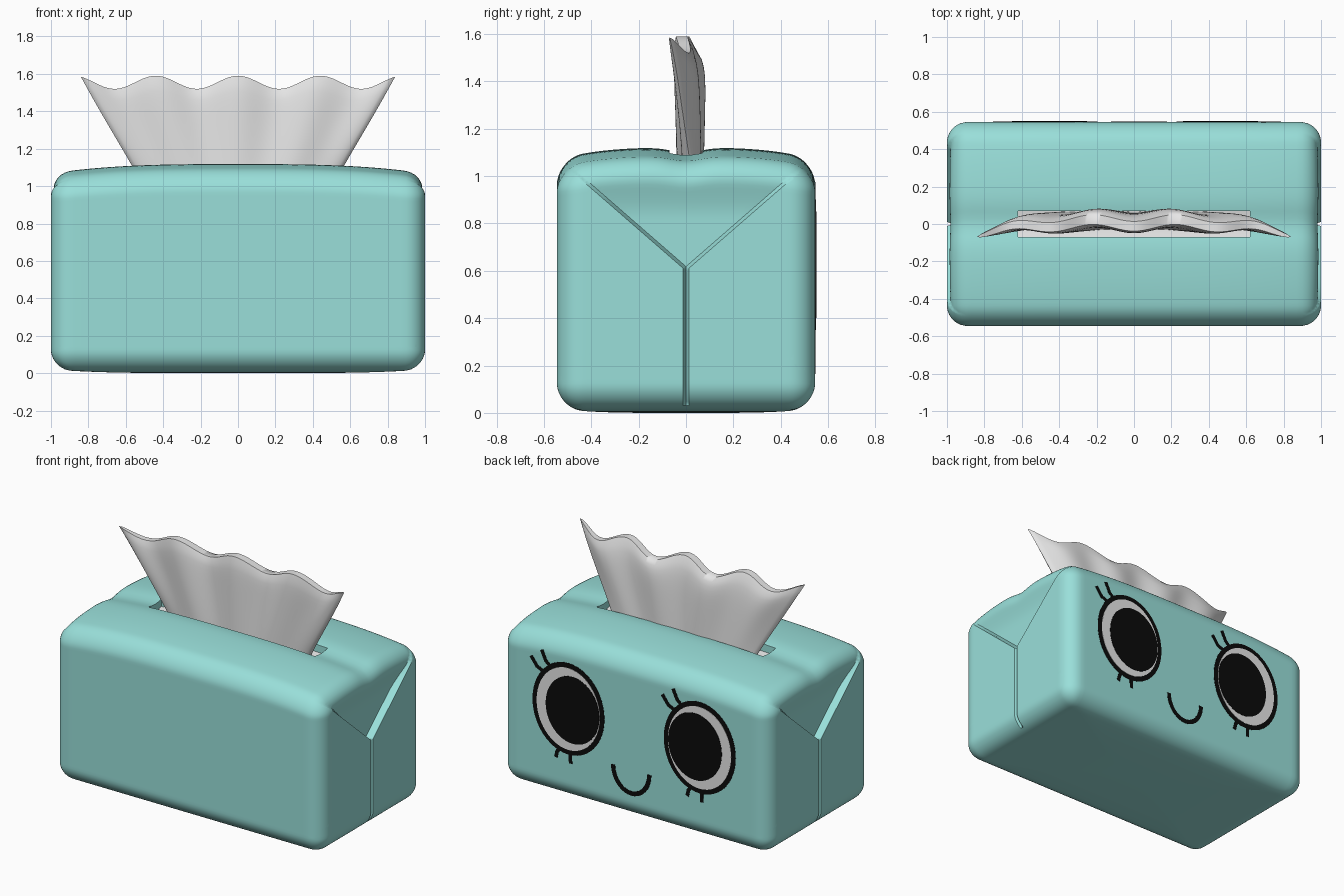
import bpy, bmesh, math
from mathutils import Vector

if "Cube" in bpy.data.objects:
    bpy.data.objects.remove(bpy.data.objects["Cube"])


def material(name, rgb):
    m = bpy.data.materials.new(name)
    m.diffuse_color = (*rgb, 1)
    m.use_nodes = True
    m.node_tree.nodes["Principled BSDF"].inputs["Base Color"].default_value = m.diffuse_color
    return m


teal = material("teal_wrap", (0.32, 0.74, 0.70))
white = material("paper_white", (0.80, 0.80, 0.80))
black = material("ink_black", (0.003, 0.003, 0.003))


def finish(bm, name, mats, angle=35):
    bmesh.ops.recalc_face_normals(bm, faces=bm.faces)
    me = bpy.data.meshes.new(name)
    bm.to_mesh(me)
    bm.free()
    for m in mats:
        me.materials.append(m)
    ob = bpy.data.objects.new(name, me)
    bpy.context.collection.objects.link(ob)
    bpy.ops.object.select_all(action='DESELECT')
    ob.select_set(True)
    bpy.context.view_layer.objects.active = ob
    bpy.ops.object.shade_smooth_by_angle(angle=math.radians(angle))
    return ob


def smooth(a, b, t):
    t = min(1, max(0, (t - a) / (b - a)))
    return t * t * (3 - 2 * t)


def cut(bm, co, no, keep):
    # slice only the faces that pass the test
    bm.normal_update()
    fs = [f for f in bm.faces if keep(f)]
    geom = set(fs)
    for f in fs:
        geom.update(f.verts)
        geom.update(f.edges)
    bmesh.ops.bisect_plane(bm, geom=list(geom), dist=1e-5, plane_co=co, plane_no=no)


# ---- wrapped pack: rounded, slightly domed block
HX, HY, HZ, R = 1.0, 0.545, 0.56, 0.11
bm = bmesh.new()
bmesh.ops.create_cube(bm, size=2)
bmesh.ops.subdivide_edges(bm, edges=bm.edges[:], cuts=47, use_grid_fill=True)
for v in bm.verts:
    t = [0.5 * c + 0.5 * math.sin(c * math.pi / 2) for c in v.co]
    p = Vector((t[0] * HX, t[1] * HY, t[2] * HZ))
    q = Vector([max(-(h - R), min(h - R, c)) for c, h in zip(p, (HX, HY, HZ))])
    d = p - q
    if d.length > 1e-6 and max(abs(c) for c in t) > 0.999:
        p = q + d.normalized() * R
    x, y, z = abs(p.x), abs(p.y) / HY, p.z + HZ
    top = smooth(0.7, 1.1, z)
    z -= top * (0.05 * x ** 3 + 0.05 * y ** 3 + 0.02 * math.exp(-(p.y / 0.09) ** 2))
    z += (1 - smooth(0, 0.3, z)) * 0.02 * max(x ** 4, y ** 4)
    p.z = z
    v.co = p

# gusset folds and seam on both ends
SLOPE = 1.15
end = lambda f: abs(f.normal.x) > 0.4
for s in (1, -1):
    for off in (0, 0.018):
        cut(bm, (0, 0, 0.6 + off), (0, -s, SLOPE), end)
    cut(bm, (0, s * 0.012, 0), (0, 1, 0), end)
for v in bm.verts:
    x, y, z = abs(v.co.x), abs(v.co.y), v.co.z
    if x < 0.9:
        continue
    inside = (z - 0.6) * SLOPE - y
    d = 0.045 * min(1, max(0, inside / 0.018)) * (1 - smooth(0.82, 1.07, z))
    if z < 0.61 and x > 0.95:
        d = max(d, 0.03 * max(0, 1 - y / 0.012))
    v.co.x -= math.copysign(d, v.co.x)

# opening in the top with a paper floor
SX, SY = 0.62, 0.07
roof = lambda f: f.normal.z > 0.8 and f.calc_center_median().z > 0.9
for s in (1, -1):
    cut(bm, (s * SX, 0, 0), (1, 0, 0), roof)
    cut(bm, (0, s * SY, 0), (0, 1, 0), roof)
bm.normal_update()
floor = []
for f in bm.faces:
    c = f.calc_center_median()
    if roof(f) and abs(c.x) < SX and abs(c.y) < SY:
        floor.append(f)
ext = bmesh.ops.extrude_face_region(bm, geom=floor)["geom"]
bmesh.ops.delete(bm, geom=[f for f in floor if f.is_valid], context='FACES')
for g in ext:
    if isinstance(g, bmesh.types.BMVert):
        g.co.z -= 0.05
    elif isinstance(g, bmesh.types.BMFace):
        g.material_index = 1
finish(bm, "wrapped_pack", [teal, white])

# ---- pulled-up tissue: wavy folded sheet, flaring upwards
bm = bmesh.new()
NU, NV = 96, 14
grid = []
for i in range(NU + 1):
    u = -1 + 2 * i / NU
    wave = math.cos(2 * math.pi * u * 0.84 / 0.44)
    col = []
    for side in (-1, 1):
        vs = range(NV + 1) if side < 0 else range(NV, -1, -1)
        for j in vs:
            v = j / NV
            half = 0.052 * (1 - u ** 4) ** 0.5 * (1 - 0.75 * v ** 8) ** 0.5
            yc = 0.018 - 0.075 * v * abs(u) ** 4 - 0.018 * wave * (0.3 + 0.7 * v) * (1 - u ** 6)
            yc -= 0.012 * v ** 6
            z = 1.05 + v * (0.505 + 0.035 * wave * v ** 2)
            x = u * (0.535 + 0.305 * v ** 1.05)
            col.append(bm.verts.new((x, yc + side * half, z)))
    grid.append(col)
for a, b in zip(grid, grid[1:]):
    for k in range(len(a) - 1):
        bm.faces.new((a[k], b[k], b[k + 1], a[k + 1]))
bmesh.ops.remove_doubles(bm, verts=bm.verts, dist=1e-4)
finish(bm, "tissue_sheet", [white], 60)


# ---- face on the back side, as thin plates
def plate(name, polys, mat, y1, y0=0.544):
    bm = bmesh.new()
    for poly in polys:
        bm.faces.new([bm.verts.new((x, y0, z)) for x, z in poly])
    bmesh.ops.remove_doubles(bm, verts=bm.verts, dist=1e-5)
    ext = bmesh.ops.extrude_face_region(bm, geom=bm.faces[:])["geom"]
    for g in ext:
        if isinstance(g, bmesh.types.BMVert):
            g.co.y = y1
    return finish(bm, name, [mat])


def ellipse(cx, cz, a, b, n=48):
    return [[(cx + a * math.cos(2 * math.pi * k / n), cz + b * math.sin(2 * math.pi * k / n))
             for k in range(n)]]


def ribbon(pts, w):
    edge = []
    for i, p in enumerate(pts):
        a, b = pts[max(i - 1, 0)], pts[min(i + 1, len(pts) - 1)]
        dx, dz = b[0] - a[0], b[1] - a[1]
        l = math.hypot(dx, dz)
        nx, nz = -dz / l * w / 2, dx / l * w / 2
        edge.append(((p[0] + nx, p[1] + nz), (p[0] - nx, p[1] - nz)))
    return [[e[0], f[0], f[1], e[1]] for e, f in zip(edge, edge[1:])]


LASHES = [[(0.18, 0.20), (0.235, 0.225), (0.28, 0.285)],
          [(0.125, 0.24), (0.17, 0.28), (0.20, 0.345)],
          [(0.065, -0.28), (0.085, -0.31), (0.094, -0.35)],
          [(-0.014, -0.29), (-0.014, -0.33), (-0.016, -0.365)]]
for side, cx in (("left", 0.495), ("right", -0.485)):
    cz = 0.625
    inward = -math.copysign(0.033, cx)
    plate(side + "_eye_outline", ellipse(cx, cz, 0.268, 0.308), black, 0.547)
    plate(side + "_eye_white", ellipse(cx, cz, 0.236, 0.276), white, 0.549)
    plate(side + "_pupil", ellipse(cx + inward, cz, 0.20, 0.225), black, 0.551)
    for i, lash in enumerate(LASHES):
        plate(f"{side}_lash_{i + 1}", ribbon([(cx + x, cz + z) for x, z in lash], 0.025),
              black, 0.547)

arc = [math.pi * (1 + k / 20) for k in range(21)]
plate("smile", ribbon([(0.027 + 0.135 * math.cos(a), 0.34 + 0.16 * math.sin(a)) for a in arc], 0.03),
      black, 0.547)
